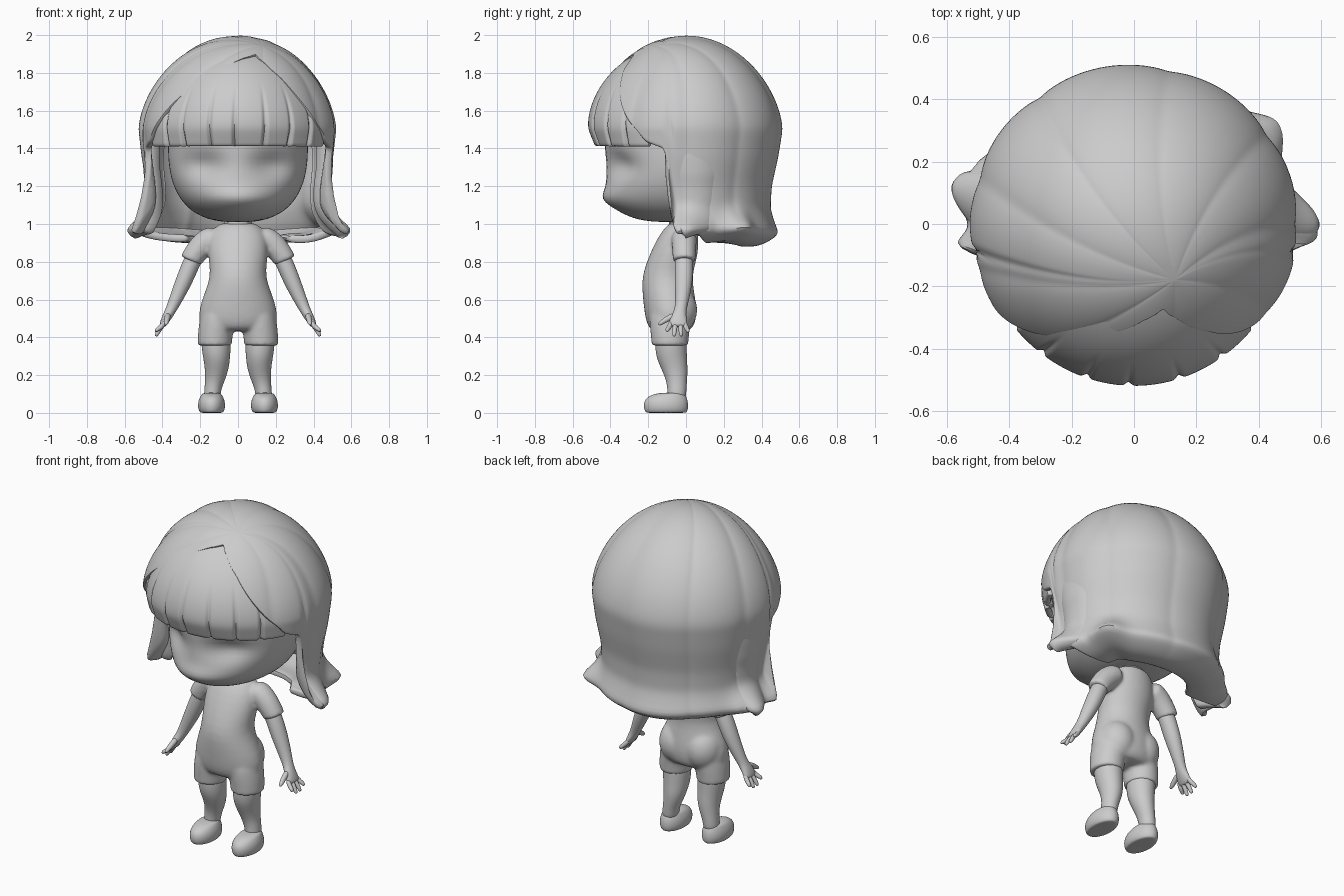
import bpy, bmesh
from math import sin, cos, pi, radians, degrees, exp, sqrt
from mathutils import Vector, Matrix

if "Cube" in bpy.data.objects:
    bpy.data.objects.remove(bpy.data.objects["Cube"])


def make(name, bm, mods=()):
    bmesh.ops.remove_doubles(bm, verts=bm.verts, dist=1e-5)
    me = bpy.data.meshes.new(name)
    bm.to_mesh(me)
    bm.free()
    ob = bpy.data.objects.new(name, me)
    bpy.context.collection.objects.link(ob)
    for kind, props in mods:
        m = ob.modifiers.new(kind.title(), kind)
        for k, v in props.items():
            setattr(m, k, v)
    return ob


def interp(x, pts):
    if x <= pts[0][0]:
        return pts[0][1]
    for (a, p), (b, q) in zip(pts, pts[1:]):
        if x <= b:
            return p + (q - p) * (x - a) / (b - a)
    return pts[-1][1]


def tube(bm, pts, flat=False, n=14):
    """Closed tube through (x, y, z, half width, half depth); flat keeps rings level."""
    cs = [Vector(p[:3]) for p in pts]
    rings = []
    for i, p in enumerate(pts):
        t = cs[min(i + 1, len(cs) - 1)] - cs[max(i - 1, 0)]
        t = Vector((0, 0, -1)) if flat else t.normalized()
        b = Vector((0, 1, 0))
        b = (b - t * b.dot(t)).normalized()
        a = b.cross(t)
        rings.append([bm.verts.new(cs[i] + a * p[3] * cos(2 * pi * k / n) + b * p[4] * sin(2 * pi * k / n))
                      for k in range(n)])
    faces = [bm.faces.new(rings[0]), bm.faces.new(rings[-1])]
    for r, q in zip(rings, rings[1:]):
        faces += [bm.faces.new((r[k], r[(k + 1) % n], q[(k + 1) % n], q[k])) for k in range(n)]
    bmesh.ops.recalc_face_normals(bm, faces=faces)


SUB = ('SUBSURF', {'levels': 2, 'render_levels': 2})
SUB1 = ('SUBSURF', {'levels': 1, 'render_levels': 1})
MIRROR = ('MIRROR', {})

# head: squarish lower ellipsoid with eye sockets and a soft muzzle
bm = bmesh.new()
bmesh.ops.create_uvsphere(bm, u_segments=64, v_segments=48, radius=1)
for v in bm.verts:
    x, y, z = v.co
    if z < 0:
        h = max(1e-4, sqrt(max(0, 1 - z * z)))
        x *= max(0, 1 - abs(z) ** 2.6) ** (1 / 2.6) / h
        y *= max(0, 1 - abs(z) ** 3.6) ** (1 / 3.6) / h
    x, y, z = x * .37, y * .41 - .02, z * .42 + 1.43
    if y < 0:
        eye = sum(exp(-((x - s * .18) / .11) ** 2 - ((z - 1.31) / .07) ** 2) for s in (-1, 1))
        muzzle = exp(-(x / .22) ** 2 - ((z - 1.13) / .06) ** 2)
        y += (.06 * eye - .045 * muzzle) * min(1, -y / .25)
    v.co = (x, y, z)
make('head', bm)

# neck
bm = bmesh.new()
tube(bm, [(0, -.02, 1.1, .075, .065), (0, -.02, 1.0, .075, .065), (0, -.03, .92, .08, .07)], True)
make('neck', bm, [SUB])

# one-piece suit: torso, shorts, sleeves and seat fused together
bm = bmesh.new()
tube(bm, [(0, -.015, 1.01, .08, .065), (0, -.02, .99, .12, .085), (0, -.04, .94, .155, .105),
          (0, -.06, .85, .165, .13), (0, -.095, .75, .147, .133), (0, -.1, .68, .16, .137),
          (0, -.085, .58, .203, .142), (0, -.08, .5, .215, .138), (0, -.08, .45, .19, .12),
          (0, -.08, .43, .15, .09)], True, 20)
for s in (-1, 1):
    tube(bm, [(s * .1, -.085, .58, .085, .11), (s * .11, -.085, .5, .096, .113),
              (s * .118, -.085, .43, .097, .108), (s * .123, -.085, .38, .094, .101),
              (s * .123, -.085, .36, .094, .101), (s * .123, -.085, .355, .094, .101)], True)
    tube(bm, [(s * .11, -.01, .93, .06, .07), (s * .15, -.01, .925, .07, .07),
              (s * .205, -.01, .875, .068, .066), (s * .242, -.01, .82, .061, .063),
              (s * .247, -.01, .81, .061, .063), (s * .25, -.01, .803, .061, .063)])
    bmesh.ops.create_uvsphere(bm, u_segments=20, v_segments=16, radius=1, matrix=Matrix.Translation(
        (s * .085, -.06, .545)) @ Matrix.Diagonal((.11, .122, .13, 1)))
make('suit', bm, [SUB1, ('REMESH', {'mode': 'VOXEL', 'voxel_size': .009}),
                  ('SMOOTH', {'iterations': 12, 'factor': .5})])

# arms with hands
bm = bmesh.new()
tube(bm, [(.19, -.01, .9, .045, .045), (.245, -.01, .8, .048, .05), (.285, -.012, .7, .046, .05),
          (.33, -.02, .6, .036, .037), (.358, -.03, .54, .028, .031), (.375, -.038, .51, .026, .042),
          (.395, -.042, .475, .02, .05), (.405, -.042, .455, .014, .045)])
for y, e, l in ((-.078, -.1, .43), (-.054, -.063, .405), (-.03, -.026, .405), (-.008, .01, .425)):
    tube(bm, [(.385, y, .485, .014, .014), (.41, (y + e) / 2, .45, .014, .014),
              (.43, e, l + .012, .012, .012), (.435, e, l, .007, .007)], n=8)
tube(bm, [(.37, -.055, .52, .018, .018), (.375, -.095, .5, .017, .017),
          (.38, -.13, .478, .014, .014), (.383, -.146, .466, .007, .007)], n=8)
make('arms', bm, [MIRROR, SUB])

# legs
bm = bmesh.new()
tube(bm, [(.118, -.08, .42, .08, .085), (.116, -.08, .35, .08, .086), (.113, -.076, .29, .073, .083),
          (.112, -.06, .23, .064, .071), (.122, -.049, .17, .053, .056), (.135, -.048, .12, .045, .051),
          (.138, -.05, .06, .045, .051)], True)
make('legs', bm, [MIRROR, SUB])

# rounded shoes
bm = bmesh.new()
tube(bm, [(.14, -.105, 0, .05, .095), (.14, -.105, .002, .064, .112), (.14, -.106, .03, .074, .12),
          (.14, -.106, .065, .071, .117), (.14, -.098, .092, .058, .098), (.14, -.075, .108, .046, .064)], True, 20)
make('shoes', bm, [MIRROR, SUB])

# hair surface: v 0..1 crown to widest line, 1..2 down the curtain, beyond 2 the underside
CURTAIN = [(.95, .525), (.99, .505), (1.08, .475), (1.2, .482), (1.35, .51), (1.5, .527)]
DEPTH = [(1.2, .945), (1.5, .975)]
TIPS = [(-2, 11), (36, 9), (166, 11), (190, 7)]


def hair_point(phi, v, off=0.0, zend=None, swirl=.3, crown=(.13, -.18)):
    d = degrees(phi)
    g = max(exp(-(((d - t + 180) % 360 - 180) / w) ** 2) for t, w in TIPS)
    s = sin(min(v, 1) * pi / 2)
    k = 1 + off / .5
    if v <= 1:
        a = phi + swirl * (1 - s)
        x = crown[0] * (1 - s) + s * .527 * cos(a)
        y = crown[1] * (1 - s) + s * .514 * sin(a)
        n = (x / .527) ** 2 + (y / .514) ** 2
        return (x * k, y * k, 1.5 + .5 * k * max(0, 1 - n) ** .6)
    ze = zend or .955 + .01 * sin(3 * phi) + .01 * g
    z = 1.5 - (1.5 - ze) * (min(v, 2) - 1)
    r = k * interp(z, CURTAIN) + .09 * g * min(1, max(0, (1.12 - z) / .14)) ** 1.5
    under = max(0, v - 2)
    r += (.29 - r) * min(1, under / .45)
    z2 = z - .065 * sin(pi * .5 * min(1, under / .3))
    return (r * cos(phi), r * sin(phi) * interp(z, DEPTH), z2)


def hair_sheet(name, cols, rows, fn, thick, closed=False):
    bm = bmesh.new()
    g = [[bm.verts.new(fn(i / cols, j / rows)) for j in range(rows + 1)]
         for i in range(cols if closed else cols + 1)]
    for i in range(cols):
        p, q = g[i], g[(i + 1) % len(g)]
        for j in range(rows):
            bm.faces.new((p[j], p[j + 1], q[j + 1], q[j]))
    return make(name, bm, [('SOLIDIFY', {'thickness': thick, 'offset': -1}), SUB1])


# main hair: crown, back and sides, cut away in front for the fringe
CUT = [(0, .18), (15, .27), (30, .45), (48, .8), (64, 1.12), (78, 1.2), (82, 2), (95, 2), (112, 2.45), (180, 2.45)]


def main_hair(u, t):
    phi = 2 * pi * u - pi / 2
    front = min(u, 1 - u) * 360
    groove = abs(sin(phi * 4.5 + .5 * sin(2 * phi))) ** .5 - 1
    v = t * interp(front, CUT)
    return hair_point(phi, v, .014 * groove * min(1, v * 1.5), swirl=.3 * min(1, front / 70))


hair_sheet('main_hair', 150, 32, main_hair, .04, True)

# straight-cut fringe with narrow slits between its strands
SLITS = (-139, -125, -107, -92, -74, -57, -41)


def fringe(u, t):
    phi = radians(-156 + 132 * u)
    slit = max(max(0, 1 - abs(degrees(phi) - c) / 1.6) for c in SLITS)
    belly = sin(pi * t) * max(0, -sin(phi)) ** 3
    return hair_point(phi, .14 + 1.12 * t, -.02 + .034 * belly - .03 * slit * max(0, t - .4) * 1.7,
                      1.14, 0, (.03, -.15))


hair_sheet('fringe', 132, 18, fringe, .035)

# side locks framing the face, curling outward at the tips
for name, a, b, tip in (('right_lock', -9, 26, 0), ('left_lock', 154, 189, 172)):
    def lock(u, t, a=a, b=b, tip=tip):
        d = a + (b - a) * u
        d += (tip - d) * .35 * t ** 4
        return hair_point(radians(d), .9 + 1.08 * t, -.03 + .04 * min(1, t * 2) * sin(pi * u) ** .5, .95)
    hair_sheet(name, 10, 18, lock, .08)

# bake modifiers and shade smooth with crisp hair edges
bpy.ops.object.select_all(action='SELECT')
bpy.context.view_layer.objects.active = bpy.data.objects['head']
bpy.ops.object.convert(target='MESH')
bpy.ops.object.shade_smooth_by_angle(angle=radians(45))
